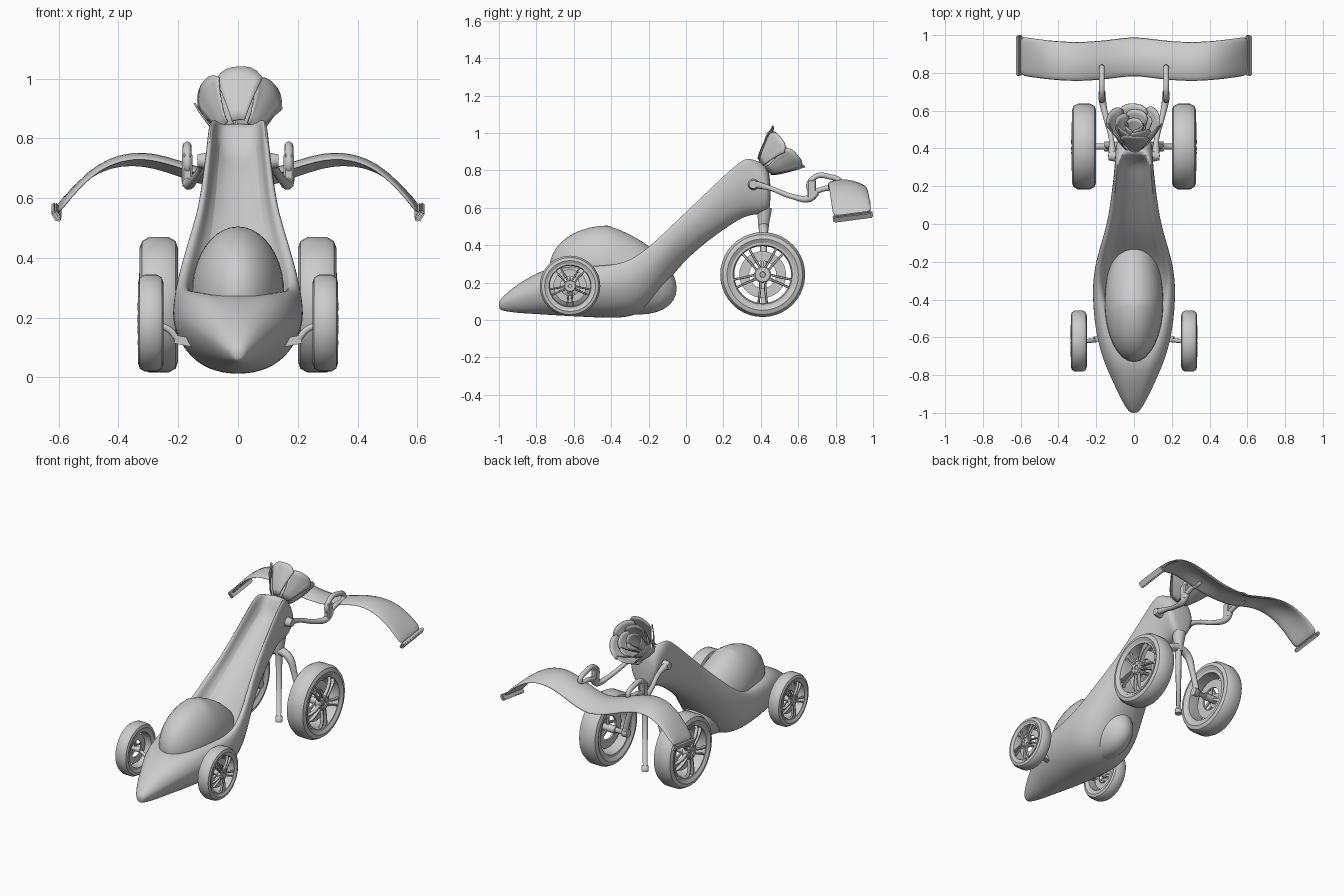
import bpy, bmesh
from math import sin, cos, pi, radians, sqrt
from mathutils import Vector, Matrix

if "Cube" in bpy.data.objects:
    bpy.data.objects.remove(bpy.data.objects["Cube"])


def finish(bm, name, mirror=False, subsurf=0, thick=0, angle=40):
    bmesh.ops.recalc_face_normals(bm, faces=bm.faces[:])
    me = bpy.data.meshes.new(name)
    bm.to_mesh(me)
    bm.free()
    ob = bpy.data.objects.new(name, me)
    bpy.context.collection.objects.link(ob)
    if thick:
        m = ob.modifiers.new("thickness", 'SOLIDIFY')
        m.thickness = thick
        m.offset = 0
    if mirror:
        m = ob.modifiers.new("mirror", 'MIRROR')
        m.use_mirror_merge = False
    if subsurf:
        m = ob.modifiers.new("subsurf", 'SUBSURF')
        m.levels = m.render_levels = subsurf
    bpy.ops.object.select_all(action='DESELECT')
    ob.select_set(True)
    bpy.context.view_layer.objects.active = ob
    bpy.ops.object.shade_smooth_by_angle(angle=radians(angle))
    return ob


def skin(bm, rings, closed=True, caps=False):
    vs = [[bm.verts.new(p) for p in r] for r in rings]
    n = len(vs[0])
    for a, b in zip(vs, vs[1:]):
        for i in range(n if closed else n - 1):
            j = (i + 1) % n
            bm.faces.new((a[i], a[j], b[j], b[i]))
    if caps:
        bm.faces.new(vs[0])
        bm.faces.new(vs[-1])


def lathe(bm, prof, c, n=40):
    """Revolve a closed (radius, x offset) profile about the x axis through c."""
    rings = []
    for k in range(n + 1):
        a = 2 * pi * k / n
        rings.append([(c[0] + x, c[1] + r * cos(a), c[2] + r * sin(a)) for r, x in prof])
    skin(bm, rings)
    bmesh.ops.remove_doubles(bm, verts=bm.verts[:], dist=1e-6)


def box(bm, c, size, rot=Matrix()):
    bmesh.ops.create_cube(bm, size=1, matrix=Matrix.Translation(c) @ rot @ Matrix.Diagonal((*size, 1)))


def tube(name, pts, r, cyclic=False, radii=None, smooth=True):
    cu = bpy.data.curves.new(name, 'CURVE')
    cu.dimensions = '3D'
    cu.bevel_depth = r
    cu.bevel_resolution = 3
    cu.use_fill_caps = True
    cu.resolution_u = 5
    if smooth:
        sp = cu.splines.new('BEZIER')
        sp.bezier_points.add(len(pts) - 1)
        ps = sp.bezier_points
    else:
        sp = cu.splines.new('POLY')
        sp.points.add(len(pts) - 1)
        ps = sp.points
    for i, (q, p) in enumerate(zip(ps, pts)):
        if smooth:
            q.co = p
            q.handle_left_type = q.handle_right_type = 'AUTO'
        else:
            q.co = (*p, 1)
        q.radius = radii[i] if radii else 1
    sp.use_cyclic_u = cyclic
    ob = bpy.data.objects.new(name, cu)
    bpy.context.collection.objects.link(ob)


# body: domed nose section blending into an open trough section along the neck
dome = [(0, 0), (.45, .06), (.8, .25), (1, .52), (.97, .68), (.86, .8), (.74, .87), (.58, .93), (.38, .97), (0, 1)]
trough = [(0, 0), (.45, .05), (.8, .24), (1, .58), (.98, .82), (.94, .97), (.86, 1), (.76, .96), (.7, .66), (0, .58)]
stations = [(-1, .1, -1, .06, .018, 0), (-.985, .12, -.985, .05, .035, 0), (-.92, .18, -.92, .036, .075, 0),
            (-.8, .255, -.8, .028, .13, 0), (-.7, .3, -.7, .02, .175, .1), (-.55, .31, -.55, .012, .21, .4),
            (-.4, .305, -.4, .005, .222, .7), (-.3, .32, -.28, .012, .22, 1), (-.2, .39, -.175, .075, .203, 1),
            (-.1, .485, -.07, .25, .172, 1), (0, .58, .07, .385, .14, 1), (.12, .695, .2, .48, .122, 1),
            (.24, .81, .3, .545, .108, 1), (.32, .875, .36, .56, .102, 1), (.36, .885, .4, .56, .1, .25),
            (.41, .855, .435, .57, .098, 0), (.45, .8, .455, .6, .08, 0)]
rings = []
for yt, zt, yb, zb, w, f in stations:
    half = [((1 - f) * a[0] + f * b[0], (1 - f) * a[1] + f * b[1]) for a, b in zip(dome, trough)]
    loop = half + [(-x, t) for x, t in half[-2:0:-1]]
    rings.append([(x * w, yb + (yt - yb) * t, zb + (zt - zb) * t) for x, t in loop])
bm = bmesh.new()
skin(bm, rings, caps=True)
finish(bm, "body", subsurf=2, angle=60)

# cockpit canopy
bm = bmesh.new()
bmesh.ops.create_uvsphere(bm, u_segments=32, v_segments=20, radius=1)
for v in bm.verts:
    x, y, z = v.co
    y *= .31 if y < 0 else .37
    v.co = (x * .155, y - .42, .28 + z * .225 - .3 * max(y, 0))
finish(bm, "canopy")


# wheels: tyre, rim, five double spokes, hub, bolts and brake ring
def wheel(tag, c, R, h):
    bm = bmesh.new()
    lathe(bm, [(.72 * R, -.75 * h), (.84 * R, -h), (.94 * R, -.88 * h), (R, -.5 * h), (R, .5 * h),
               (.94 * R, .88 * h), (.84 * R, h), (.72 * R, .75 * h)], c)
    finish(bm, tag + "_tyre", mirror=True)
    bm = bmesh.new()
    lathe(bm, [(.75 * R, -.8 * h), (.75 * R, .85 * h), (.7 * R, .85 * h), (.67 * R, .5 * h), (.67 * R, -.8 * h)], c)
    finish(bm, tag + "_rim", mirror=True, angle=30)
    bm = bmesh.new()
    for k in range(5):
        rot = Matrix.Rotation(2 * pi * k / 5 - pi, 4, 'X')
        for s in (-1, 1):
            ring = [[c + rot @ Vector((x * h, s * d * R + e * R, r * R)) for x, e in
                     ((.55 + b, -.028), (.85 + b, -.018), (.85 + b, .018), (.55 + b, .028))]
                    for r, d, b in ((.14, .05, .1), (.4, .065, .2), (.6, .09, .15), (.72, .1, -.1))]
            skin(bm, ring, caps=True)
        box(bm, c + rot @ Vector((h, .1 * R * sin(.6), .13 * R)), (.15 * h, .05 * R, .05 * R), rot)
    finish(bm, tag + "_spokes", mirror=True, angle=30)
    bm = bmesh.new()
    lathe(bm, [(.001, .4 * h), (.2 * R, .4 * h), (.2 * R, .9 * h), (.17 * R, h), (.07 * R, h), (.06 * R, .9 * h), (.001, .9 * h)], c, 24)
    lathe(bm, [(.001, -.9 * h), (.1 * R, -.9 * h), (.1 * R, .4 * h), (.001, .4 * h)], c, 16)
    finish(bm, tag + "_hub", mirror=True, angle=30)
    bm = bmesh.new()
    lathe(bm, [(.32 * R, -.1 * h), (.55 * R, -.1 * h), (.55 * R, .1 * h), (.32 * R, .1 * h)], c, 32)
    for k in range(3):
        rot = Matrix.Rotation(2 * pi * k / 3, 4, 'X')
        box(bm, c + rot @ Vector((0, 0, .22 * R)), (.15 * h, .07 * R, .26 * R), rot)
    finish(bm, tag + "_brake_ring", mirror=True, angle=30)


wheel("front_wheel", Vector((.292, -.62, .182)), .162, .042)
wheel("rear_wheel", Vector((.265, .41, .243)), .227, .064)

# rear stem collar and central prop rod with a foot
tube("stem", [(0, .42, .6), (0, .415, .52), (0, .415, .47)], .042, radii=[1, .75, .6], smooth=False)
tube("prop_rod", [(0, .415, .5), (0, .415, .07), (0, .415, .069), (0, .415, .04)], .016,
     radii=[1.3, .8, 1.35, 1.35], smooth=False)

for s, side in ((1, "right"), (-1, "left")):
    # rear legs and hub joints
    tube("rear_leg_" + side, [(0, .415, .5), (s * .07, .415, .47), (s * .11, .415, .37), (s * .14, .415, .26)],
         .02, radii=[1.4, 1.2, .9, .9])
    tube("rear_axle_" + side, [(s * .12, .41, .243), (s * .155, .41, .243), (s * .16, .41, .243), (s * .23, .41, .243)],
         .026, radii=[1, 1, .6, .6], smooth=False)
    # front axles
    tube("front_axle_" + side, [(s * .13, -.61, .11), (s * .2, -.615, .128), (s * .23, -.618, .16), (s * .29, -.62, .182)], .011)
    # wing struts and their pivots
    tube("wing_pivot_" + side, [(s * .07, .36, .725), (s * .11, .36, .725), (s * .135, .36, .725)], .028,
         radii=[1.2, 1, .8], smooth=False)
    tube("wing_strut_" + side, [(s * .115, .36, .728), (s * .12, .45, .705), (s * .15, .57, .66), (s * .168, .66, .65),
                                (s * .17, .7, .685)], .018, radii=[1.2, .75, .8, 1.1, 1])
    # looped wing brackets
    tube("wing_bracket_" + side, [(s * .17, y, z) for y, z in
                                  ((.66, .7), (.69, .765), (.76, .768), (.83, .725), (.75, .705))], .015, cyclic=True)
bm = bmesh.new()
box(bm, (.17, .672, .7), (.034, .045, .1))
bmesh.ops.bevel(bm, geom=bm.edges[:], offset=.006, segments=1, affect='EDGES')
box(bm, (.182, -.61, .122), (.06, .03, .028), Matrix.Rotation(-.2, 4, 'Y'))
finish(bm, "mount_blocks", mirror=True, angle=30)

# gull-shaped rear wing
arc = [(0, .655), (.1, .67), (.2, .705), (.28, .728), (.35, .733), (.43, .715), (.5, .668), (.56, .605), (.605, .545)]
arc = [(-x, z) for x, z in arc[:0:-1]] + arc
rings = []
for x, z in arc:
    u = abs(x) / .605
    o = .03 * sin(pi * u)
    tip = u ** 3
    rings.append([(x, .785 - o + .21 * t, z + .035 * sin(pi * t) * (1 - tip) - (.035 * (1 - tip) - .03 * tip) * t)
                  for t in (0, .25, .5, .75, 1)])
bm = bmesh.new()
skin(bm, rings, closed=False)
finish(bm, "rear_wing", subsurf=1, thick=.014)

# wing tip rails
bm = bmesh.new()
box(bm, (.608, .892, .553), (.022, .214, .04), Matrix.Rotation(.13, 4, 'X') @ Matrix.Rotation(.6, 4, 'Y'))
bmesh.ops.bevel(bm, geom=bm.edges[:], offset=.006, segments=2, affect='EDGES')
finish(bm, "wing_tip_rail", mirror=True)

# flared petals at the end of the neck
base = Vector((0, .42, .82))
e = radians(40)
axis, up, side = Vector((0, cos(e), sin(e))), Vector((0, -sin(e), cos(e))), Vector((1, 0, 0))
for layer, (n, scale, length, twist) in enumerate(((6, 1, .175, 0), (5, .68, .165, .4), (3, .36, .15, .9))):
    bm = bmesh.new()
    for k in range(n):
        rows = []
        for i in range(7):
            t = i / 6
            row = []
            for j in range(9):
                a = (j - 4) / 4
                ang = 2 * pi * k / n + twist + a * (3.1 / n) * (.75 + .4 * t)
                r = scale * (.055 + .085 * t ** .8) * (1 + .05 * a)
                d = length * t * (1 - .2 * a ** 4 - .05 * (k % 2))
                row.append(base + axis * d + (up * cos(ang) + side * sin(ang)) * r)
            rows.append(row)
        skin(bm, rows, closed=False)
    finish(bm, "petals_layer_%d" % (layer + 1), thick=.005)
